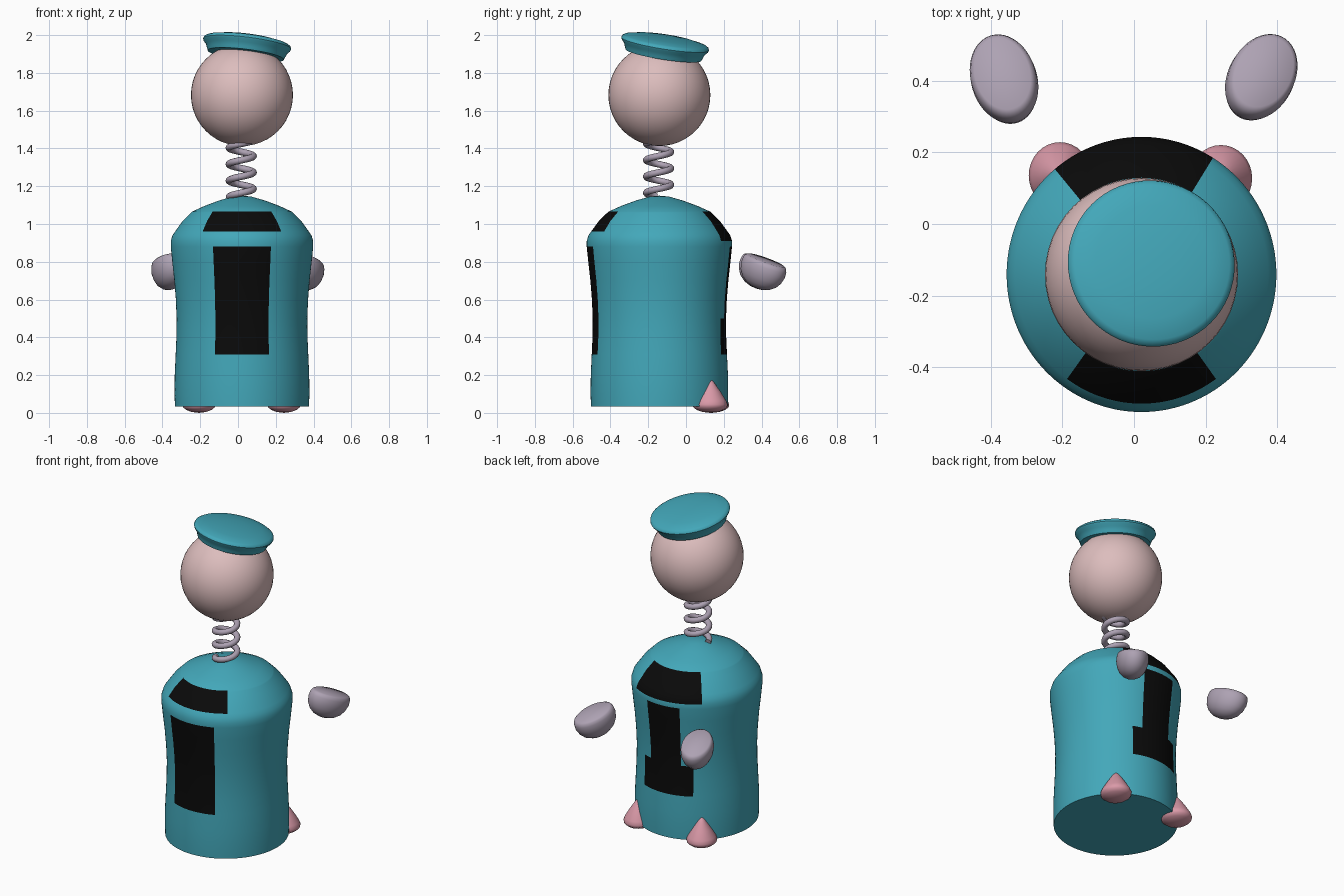
import bpy, bmesh, math
from mathutils import Matrix, Vector

if "Cube" in bpy.data.objects:
    bpy.data.objects.remove(bpy.data.objects["Cube"])


def material(name, rgb):
    m = bpy.data.materials.new(name)
    m.diffuse_color = (*rgb, 1)
    m.use_nodes = True
    m.node_tree.nodes["Principled BSDF"].inputs["Base Color"].default_value = m.diffuse_color
    return m


TEAL = material("teal", (0.056, 0.39, 0.49))
BLACK = material("black", (0.003, 0.003, 0.003))
SKIN = material("pale_pink", (0.72, 0.51, 0.51))
GREY = material("lilac_grey", (0.42, 0.36, 0.45))
PINK = material("rose_pink", (0.70, 0.32, 0.39))


def lathe(name, profile, mats, loc, scale=(1, 1, 1), rot=None, segments=48, rule=None):
    """Revolve (radius, z) points around z; rule picks a material slot per face."""
    bm = bmesh.new()
    rings = []
    for r, z in profile:
        if r == 0:
            rings.append([bm.verts.new((0, 0, z))] * segments)
        else:
            rings.append([bm.verts.new((r * math.cos(2 * math.pi * i / segments),
                                        r * math.sin(2 * math.pi * i / segments), z))
                          for i in range(segments)])
    for low, high in zip(rings, rings[1:]):
        for i in range(segments):
            j = (i + 1) % segments
            corners = list(dict.fromkeys((low[i], low[j], high[j], high[i])))
            face = bm.faces.new(corners)
            if rule:
                face.material_index = rule(face.calc_center_median())
    bmesh.ops.recalc_face_normals(bm, faces=bm.faces)
    rot = rot or Matrix.Identity(4)
    bm.transform(rot @ Matrix.Diagonal((*scale, 1)))
    mesh = bpy.data.meshes.new(name)
    bm.to_mesh(mesh)
    bm.free()
    for m in mats:
        mesh.materials.append(m)
    ob = bpy.data.objects.new(name, mesh)
    ob.location = loc
    bpy.context.collection.objects.link(ob)
    smooth(ob)
    return ob


def smooth(ob):
    bpy.ops.object.select_all(action='DESELECT')
    ob.select_set(True)
    bpy.context.view_layer.objects.active = ob
    bpy.ops.object.shade_smooth_by_angle(angle=math.radians(40))


CX, CY = 0.021, -0.141

# Black patches: side (-1 front, 1 back), left and right angle in degrees, z range
PATCHES = [
    (-1, -36, 36, 0.96, 1.065),   # front shoulder
    (-1, -24, 24, 0.31, 0.88),    # front panel
    (1, -40, 32, 0.91, 1.065),    # back shoulder
    (1, -20, 14, 0.50, 0.88),     # back column
    (1, -32, 24, 0.31, 0.50),     # back band
]


def body_colour(c):
    side = 1 if c.y > 0 else -1
    angle = math.degrees(math.atan2(c.x, abs(c.y)))
    return int(any(s == side and a < angle < b and lo < c.z < hi
                   for s, a, b, lo, hi in PATCHES))


# Bell-shaped body
lathe("body", [(0, 0.035), (0.355, 0.035), (0.357, 0.1), (0.356, 0.2), (0.351, 0.31),
               (0.347, 0.4), (0.346, 0.5), (0.35, 0.6), (0.358, 0.7), (0.369, 0.8),
               (0.377, 0.88), (0.377, 0.91), (0.368, 0.94), (0.354, 0.96), (0.315, 1.015),
               (0.27, 1.06), (0.265, 1.065), (0.2, 1.095), (0.12, 1.125), (0.05, 1.145),
               (0, 1.15)],
      [TEAL, BLACK], (CX, CY, 0), (1, 1.02, 1), segments=180, rule=body_colour)

# Coil spring neck
curve = bpy.data.curves.new("spring_neck", 'CURVE')
curve.dimensions = '3D'
curve.bevel_depth = 0.018
curve.bevel_resolution = 3
curve.use_fill_caps = True
spline = curve.splines.new('POLY')
steps, turns = 120, 3.4
spline.points.add(steps)
for i, p in enumerate(spline.points):
    t = i / steps
    a = math.pi * 1.05 + t * turns * 2 * math.pi
    p.co = (0.065 * math.cos(a), 0.065 * math.sin(a), 1.145 + 0.295 * t, 1)
spring = bpy.data.objects.new("spring_neck", curve)
spring.location = (0.017, -0.145, 0)
bpy.context.collection.objects.link(spring)
curve.materials.append(GREY)

# Ball head
bpy.ops.mesh.primitive_uv_sphere_add(segments=48, ring_count=24, radius=0.27,
                                     location=(CX, CY, 1.683))
head = bpy.context.object
head.name = "head"
head.data.materials.append(SKIN)
smooth(head)

# Tilted flat cap
tilt = Vector((0, 0, 1)).rotation_difference(Vector((0.125, 0.155, 1))).to_matrix().to_4x4()
lathe("cap", [(0, -0.05), (0.203, -0.05), (0.209, -0.035), (0.217, -0.015), (0.231, 0.0),
              (0.235, 0.01), (0.231, 0.021), (0.218, 0.029), (0.16, 0.041), (0.08, 0.049),
              (0, 0.051)],
      [TEAL], (0.047, -0.112, 1.944), rot=tilt, segments=64)

# Floating mitten hands: cut-off ovals with flat, sloping tops
HAND = [(0, -0.158), (0.035, -0.154), (0.07, -0.142), (0.1, -0.12), (0.12, -0.09),
        (0.13, -0.055), (0.128, -0.025), (0.121, -0.008), (0.108, 0), (0, 0.004)]
for name, loc, yaw in (("right_hand", (0.363, 0.424, 0.808), -28),
                       ("left_hand", (-0.368, 0.42, 0.808), 17)):
    rot = Matrix.Rotation(math.radians(yaw), 4, 'Z') @ Matrix.Rotation(math.radians(-20), 4, 'X')
    lathe(name, HAND, [GREY], loc, (0.71, 1, 1), rot)

# Pointed feet
FOOT = [(0, 0), (0.04, 0.005), (0.07, 0.016), (0.087, 0.03), (0.09, 0.045), (0.082, 0.065),
        (0.055, 0.11), (0.025, 0.155), (0.01, 0.174), (0, 0.18)]
for name, x, y in (("right_foot", 0.243, 0.128), ("left_foot", -0.207, 0.136)):
    lathe(name, FOOT, [PINK], (x, y, 0), (0.97, 1.03, 1), segments=32)
